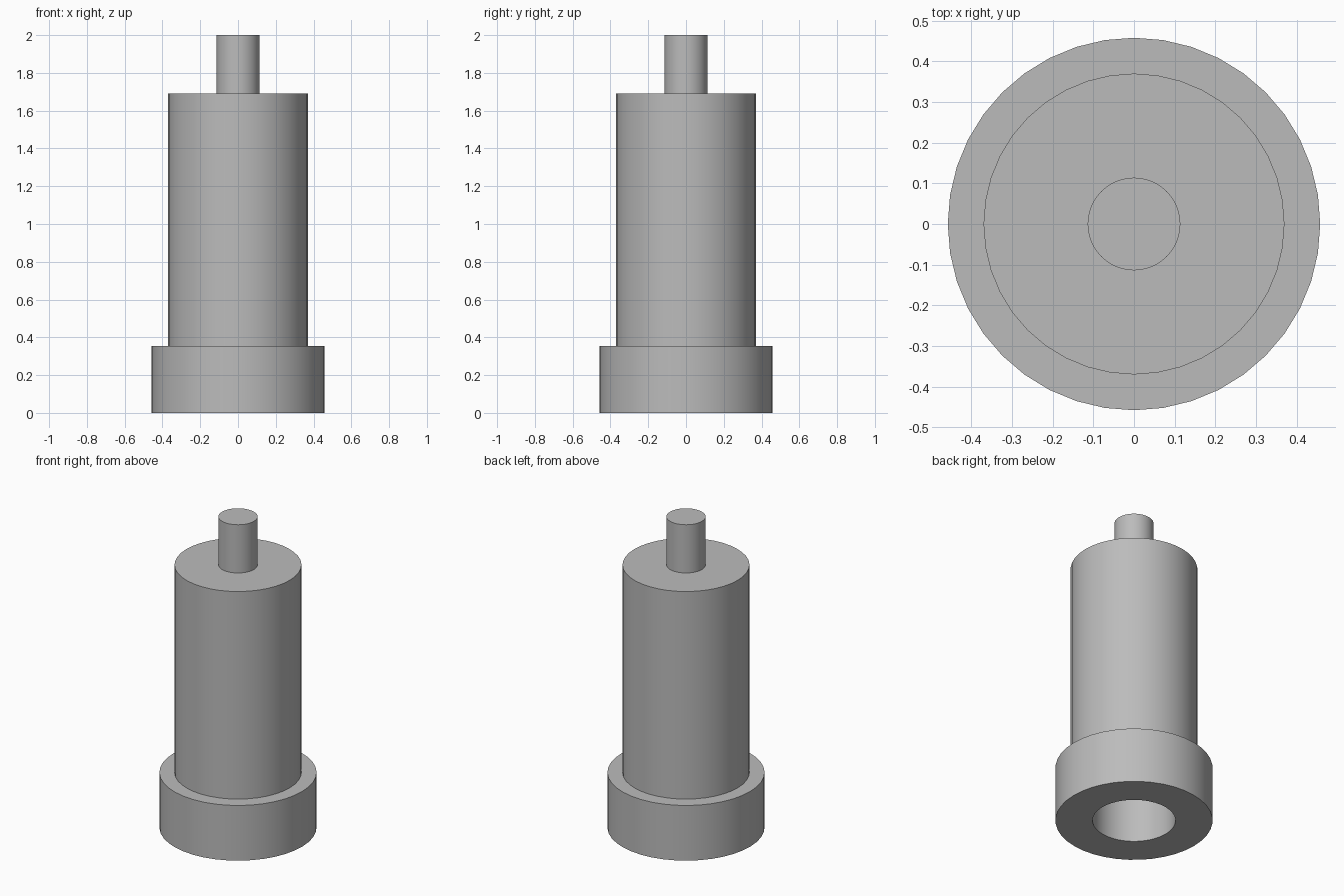
import bpy
import bmesh
import math

SIDES = 40

cube = bpy.data.objects.get("Cube")
if cube:
    bpy.data.objects.remove(cube, do_unlink=True)

# Single plain metal colour
metal = bpy.data.materials.new("grey_metal")
metal.use_nodes = True
colour = (0.5, 0.5, 0.5, 1)
metal.diffuse_color = colour
metal.node_tree.nodes["Principled BSDF"].inputs["Base Color"].default_value = colour


def lathe(name, profile):
    """Turn a list of (radius, height) points about the z axis."""
    bm = bmesh.new()
    verts = [bm.verts.new((r, 0, z)) for r, z in profile]
    edges = [bm.edges.new(pair) for pair in zip(verts, verts[1:])]
    bmesh.ops.spin(bm, geom=verts + edges, axis=(0, 0, 1), cent=(0, 0, 0),
                   angle=math.tau, steps=SIDES, use_duplicate=False)
    bmesh.ops.remove_doubles(bm, verts=bm.verts, dist=0.0001)
    bmesh.ops.recalc_face_normals(bm, faces=bm.faces)
    mesh = bpy.data.meshes.new(name)
    bm.to_mesh(mesh)
    bm.free()
    mesh.materials.append(metal)
    obj = bpy.data.objects.new(name, mesh)
    bpy.context.collection.objects.link(obj)
    bpy.ops.object.select_all(action="DESELECT")
    obj.select_set(True)
    bpy.context.view_layer.objects.active = obj
    bpy.ops.object.shade_smooth_by_angle(angle=math.radians(30))
    return obj


# Stepped plunger housing: top pin, body, base flange and blind bore
pin_r, body_r, flange_r, bore_r = 0.114, 0.37, 0.458, 0.242
flange_top, body_top, pin_top, bore_top = 0.355, 1.69, 2.0, 1.4
lathe("stepped_housing", [
    (0, pin_top), (pin_r, pin_top),
    (pin_r, body_top), (body_r, body_top),
    (body_r, flange_top), (flange_r, flange_top),
    (flange_r, 0), (bore_r, 0),
    (bore_r, bore_top), (0, bore_top),
])
